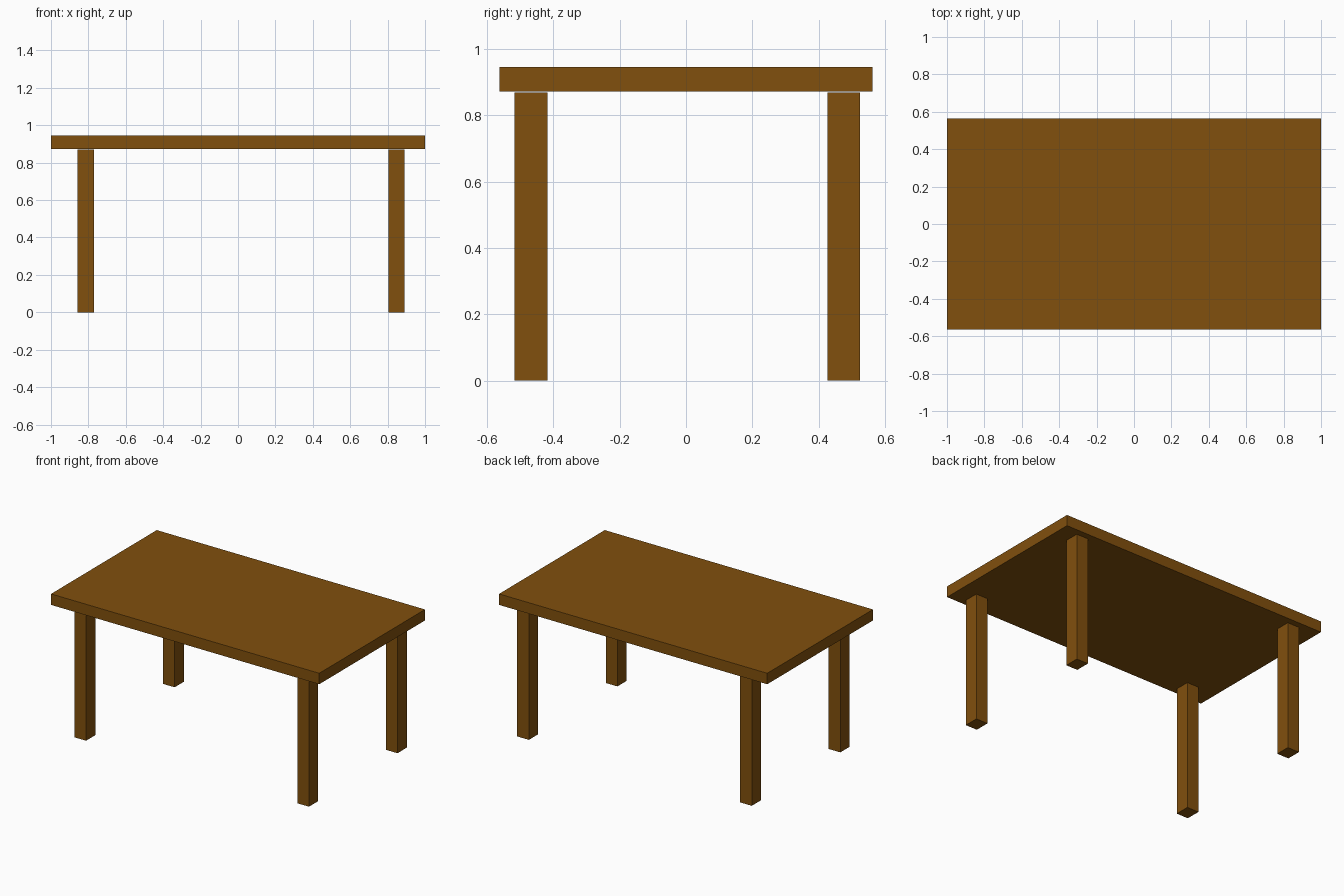
import bpy

if "Cube" in bpy.data.objects:
    bpy.data.objects.remove(bpy.data.objects["Cube"])

wood = bpy.data.materials.new("brown_wood")
wood.diffuse_color = (0.22, 0.08, 0.004, 1)
wood.use_nodes = True
wood.node_tree.nodes["Principled BSDF"].inputs["Base Color"].default_value = wood.diffuse_color


def box(name, x, y, z):
    """Box spanning the given (min, max) range on each axis."""
    bpy.ops.mesh.primitive_cube_add(size=1, location=[sum(r) / 2 for r in (x, y, z)])
    ob = bpy.context.object
    ob.name = name
    ob.scale = [r[1] - r[0] for r in (x, y, z)]
    bpy.ops.object.transform_apply(location=False, rotation=False, scale=True)
    ob.data.materials.append(wood)


# Rectangular slab top
box("table_top", (-1, 1), (-0.563, 0.563), (0.872, 0.946))

# Four square-cut legs, set slightly off centre towards the back right
for side, x in (("left", (-0.858, -0.771)), ("right", (0.804, 0.891))):
    for end, y in (("front", (-0.517, -0.418)), ("back", (0.426, 0.525))):
        box(f"{end}_{side}_leg", x, y, (0, 0.869))
